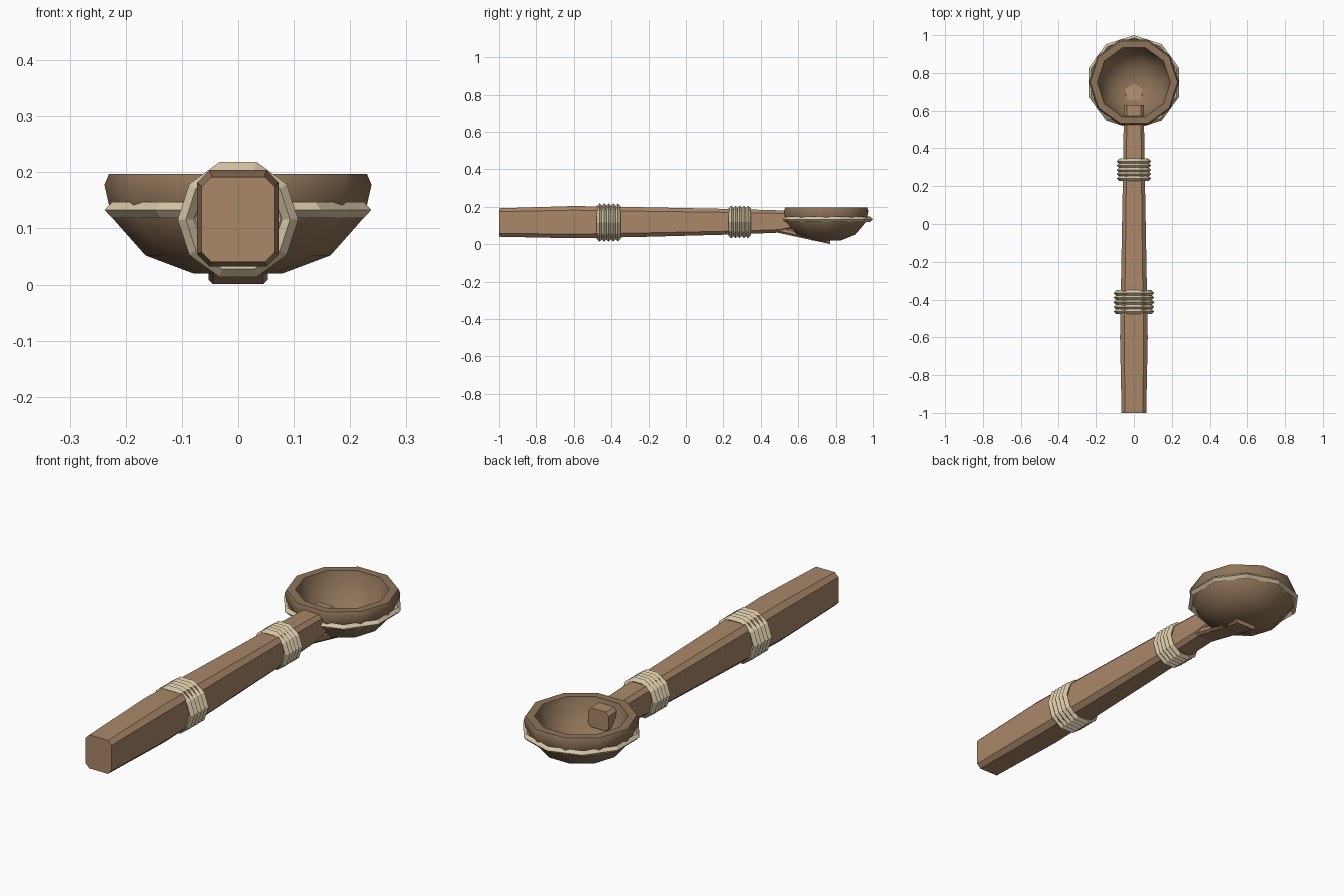
import bpy, bmesh, math
from mathutils import Vector

if "Cube" in bpy.data.objects:
    bpy.data.objects.remove(bpy.data.objects["Cube"])


def material(name, rgb):
    m = bpy.data.materials.new(name)
    m.diffuse_color = (*rgb, 1)
    m.use_nodes = True
    m.node_tree.nodes["Principled BSDF"].inputs["Base Color"].default_value = m.diffuse_color
    return m


WOOD = material("light wood", (0.40, 0.245, 0.14))
BOWL = material("dark wood", (0.275, 0.175, 0.10))
ROPE = material("pale cord", (0.66, 0.56, 0.37))


def finish(name, bm, mat, angle):
    """Make the object; edges sharper than the angle stay hard."""
    bmesh.ops.recalc_face_normals(bm, faces=bm.faces)
    for f in bm.faces:
        f.smooth = angle > 0
    for e in bm.edges:
        e.smooth = e.calc_face_angle(0) < math.radians(angle)
    me = bpy.data.meshes.new(name)
    bm.to_mesh(me)
    bm.free()
    me.materials.append(mat)
    ob = bpy.data.objects.new(name, me)
    bpy.context.collection.objects.link(ob)
    return ob


def loft(name, stations, mat):
    """Chamfered-rectangle sections along y: (y, half width, z low, z high, chamfer)."""
    bm = bmesh.new()
    rings = []
    for y, w, lo, hi, c in stations:
        pts = [(w, lo + c), (w, hi - c), (w - c, hi), (c - w, hi),
               (-w, hi - c), (-w, lo + c), (c - w, lo), (w - c, lo)]
        rings.append([bm.verts.new((x, y, z)) for x, z in pts])
    for a, b in zip(rings, rings[1:]):
        for i in range(8):
            j = (i + 1) % 8
            bm.faces.new((a[i], a[j], b[j], b[i]))
    bm.faces.new(rings[0])
    bm.faces.new(rings[-1])
    return finish(name, bm, mat, 30)


def cord(name, centre, major_u, major_v, minor, axis, phase, n=10):
    """Ten-sided ring with a diamond section; axis is 'Y' or 'Z'."""
    bm = bmesh.new()
    rings = []
    for i in range(n):
        t = 2 * math.pi * i / n + phase
        ring = []
        for k in range(4):
            p = k * math.pi / 2
            d, h = minor * math.cos(p), minor * math.sin(p)
            u, v = (major_u + d) * math.cos(t), (major_v + d) * math.sin(t)
            off = Vector((u, h, v)) if axis == 'Y' else Vector((u, v, h))
            ring.append(bm.verts.new(Vector(centre) + off))
        rings.append(ring)
    for i in range(n):
        a, b = rings[i], rings[(i + 1) % n]
        for k in range(4):
            m = (k + 1) % 4
            bm.faces.new((a[k], a[m], b[m], b[k]))
    return finish(name, bm, ROPE, 0)


# Handle, with its tip poking through the bowl wall
loft("handle", [
    (-1.0, 0.065, 0.040, 0.192, 0.018),
    (-0.6, 0.073, 0.032, 0.204, 0.022),
    (-0.2, 0.066, 0.040, 0.197, 0.021),
    (0.25, 0.058, 0.052, 0.188, 0.018),
    (0.50, 0.054, 0.062, 0.181, 0.016),
    (0.63, 0.052, 0.090, 0.176, 0.015)], WOOD)

# Sloping brace under the bowl
loft("bowl_brace", [
    (0.47, 0.050, 0.066, 0.105, 0.010),
    (0.77, 0.053, 0.001, 0.030, 0.008)], WOOD)

# Bowl: ten-sided turned shell
profile = [(0.08, 0.02), (0.165, 0.052), (0.225, 0.12), (0.238, 0.178), (0.23, 0.197),
           (0.193, 0.197), (0.178, 0.14), (0.135, 0.08), (0.075, 0.046)]
bm = bmesh.new()
N = 10
rings = [[bm.verts.new((r * math.cos(2 * math.pi * i / N),
                        0.75 + r * math.sin(2 * math.pi * i / N), z))
          for i in range(N)] for r, z in profile]
for a, b in zip(rings, rings[1:]):
    for i in range(N):
        j = (i + 1) % N
        bm.faces.new((a[i], a[j], b[j], b[i]))
bm.faces.new(rings[0])
floor = bm.verts.new((0, 0.75, 0.036))
for i in range(N):
    bm.faces.new((rings[-1][i], rings[-1][(i + 1) % N], floor))
finish("bowl", bm, BOWL, 50)

# Band around the bowl, corners turned half a step
cord("bowl_band", (0, 0.75, 0.133), 0.236, 0.236, 0.014, 'Z', math.pi / 10)

# Cord wraps on the handle
for label, y0, step, u, v, zc in (("rear", -0.414, 0.0245, 0.093, 0.093, 0.116),
                                  ("front", 0.287, 0.0225, 0.077, 0.077, 0.119)):
    for k in range(5):
        cord(f"{label}_cord_{k + 1}", (0, y0 + (k - 2) * step, zc), u, v, 0.0145, 'Y', 0)
